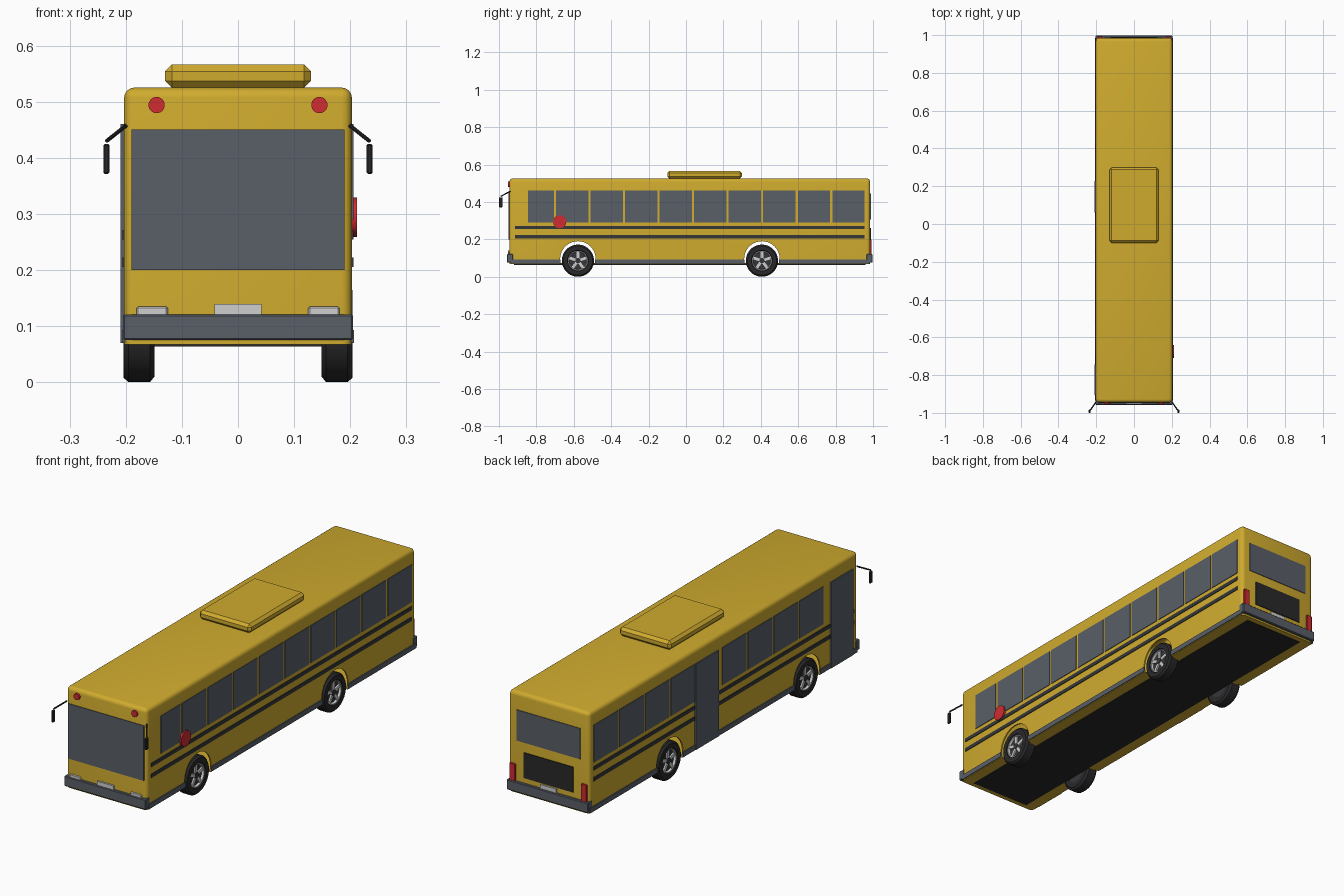
import bpy, bmesh
from math import pi, cos, sin
from mathutils import Vector, Matrix

cube = bpy.data.objects.get("Cube")
if cube:
    bpy.data.objects.remove(cube, do_unlink=True)


def material(name, r, g, b):
    m = bpy.data.materials.new(name)
    m.use_nodes = True
    m.diffuse_color = (r, g, b, 1)
    m.node_tree.nodes["Principled BSDF"].inputs["Base Color"].default_value = (r, g, b, 1)
    return m


YELLOW = material("yellow paint", 0.63, 0.41, 0.028)
GLASS = material("slate grey", 0.10, 0.115, 0.14)
BLACK = material("black rubber", 0.022, 0.022, 0.024)
TRIM = material("dark trim", 0.035, 0.037, 0.04)
RED = material("red", 0.62, 0.025, 0.032)
SILVER = material("light grey", 0.62, 0.62, 0.62)


def finish(bm, name, mat, smooth=False):
    bmesh.ops.recalc_face_normals(bm, faces=bm.faces)
    me = bpy.data.meshes.new(name)
    bm.to_mesh(me)
    bm.free()
    ob = bpy.data.objects.new(name, me)
    bpy.context.collection.objects.link(ob)
    me.materials.append(mat)
    if smooth:
        shade(ob)
    return ob


def shade(ob):
    bpy.ops.object.select_all(action='DESELECT')
    ob.select_set(True)
    bpy.context.view_layer.objects.active = ob
    bpy.ops.object.shade_smooth_by_angle(angle=0.6)


def box(name, mat, x, y, z, bevel=0, segments=1, open_bottom=False):
    """Box from (min, max) pairs, optionally with bevelled edges."""
    bm = bmesh.new()
    bmesh.ops.create_cube(bm, size=1)
    for v in bm.verts:
        v.co = Vector([(a + b) / 2 + c * (b - a) for c, (a, b) in zip(v.co, (x, y, z))])
    if bevel:
        edges = [e for e in bm.edges
                 if not (open_bottom and all(v.co.z < z[0] + 1e-4 for v in e.verts))]
        bmesh.ops.bevel(bm, geom=edges, offset=bevel, segments=segments,
                        profile=0.5, affect='EDGES')
    return finish(bm, name, mat, segments > 1)


def rod(name, mat, start, end, radius, sides=24):
    """Cylinder running between two points."""
    a, b = Vector(start), Vector(end)
    bm = bmesh.new()
    turn = (b - a).to_track_quat('Z', 'Y').to_matrix().to_4x4()
    bmesh.ops.create_cone(bm, cap_ends=True, segments=sides, radius1=radius, radius2=radius,
                          depth=(b - a).length, matrix=Matrix.Translation((a + b) / 2) @ turn)
    return finish(bm, name, mat, True)


def lathe(name, mat, profile, centre, side, steps=36):
    """Revolve (x, radius) points about an axis along x."""
    bm = bmesh.new()
    rings = []
    for i in range(steps):
        t = 2 * pi * i / steps
        rings.append([bm.verts.new((side * x, centre[0] + r * cos(t), centre[1] + r * sin(t)))
                      for x, r in profile])
    n = len(profile)
    for i in range(steps):
        p, q = rings[i], rings[(i + 1) % steps]
        for j in range(n):
            k = (j + 1) % n
            bm.faces.new((p[j], p[k], q[k], q[j]))
    return finish(bm, name, mat, True)


HALF = 0.203
FRONT, REAR = -0.945, 0.985
FLOOR, ROOF = 0.067, 0.525
AXLES = (-0.578, 0.406)
WHEEL_R = 0.086

# Hollow body shell with wheel arches cut through the side walls
body = box("body", YELLOW, (-HALF, HALF), (FRONT, REAR), (FLOOR, ROOF), 0.018, 4, True)
wall = body.modifiers.new("wall", 'SOLIDIFY')
wall.thickness, wall.offset = 0.008, -1
cutters = []
for y in AXLES:
    for s in (-1, 1):
        c = rod("arch_cutter", YELLOW, (s * 0.185, y, 0.095), (s * 0.25, y, 0.095), 0.095, 40)
        c.hide_render = True
        cutters.append(c)
        cut = body.modifiers.new("arch", 'BOOLEAN')
        cut.operation, cut.solver, cut.object = 'DIFFERENCE', 'EXACT', c
bpy.context.view_layer.objects.active = body
for m in list(body.modifiers):
    bpy.ops.object.modifier_apply(modifier=m.name)
for c in cutters:
    bpy.data.objects.remove(c, do_unlink=True)
shade(body)

# Chassis plate and roof unit
box("chassis_plate", BLACK, (-0.15, 0.15), (-0.92, 0.96), (FLOOR - 0.003, FLOOR + 0.002))
box("roof_unit", YELLOW, (-0.13, 0.13), (-0.10, 0.30), (ROOF, 0.566), 0.012)


def side_plate(name, mat, s, y, z, out=0.003):
    x = sorted((s * (HALF - 0.002), s * (HALF + out)))
    return box(name, mat, x, y, z)


# Side windows, stripes and skirts
PITCH = 0.1845
for s, label in ((1, "left"), (-1, "right")):
    for i in range(-1, 9):
        start = -0.70 + i * PITCH
        y = (max(start + 0.006, -0.845), start + PITCH - 0.006)
        if s < 0 and i in (-1, 4):
            continue
        side_plate(label + "_window", GLASS, s, y, (0.29, 0.46))
    for z in (0.205, 0.254):
        side_plate(label + "_stripe", TRIM, s, (-0.915, 0.955), (z, z + 0.017))
    for y in ((-0.935, AXLES[0] - 0.092), (AXLES[0] + 0.092, AXLES[1] - 0.092),
              (AXLES[1] + 0.092, REAR)):
        side_plate(label + "_skirt", GLASS, s, y, (0.07, 0.093), 0.004)

# Doors on the right side
for name, y in (("front_door", (-0.905, -0.745)), ("middle_door", (0.062, 0.228))):
    side_plate(name, GLASS, -1, y, (0.07, 0.46), 0.006)

# Stop sign
rod("stop_sign", RED, (HALF, -0.675, 0.294), (HALF + 0.009, -0.675, 0.294), 0.035, 16)

# Front: windscreen, bumper, plate, lamps
box("windscreen", GLASS, (-0.19, 0.19), (FRONT - 0.003, FRONT + 0.002), (0.20, 0.45))
box("front_bumper", GLASS, (-0.205, 0.205), (FRONT - 0.012, FRONT + 0.02), (0.075, 0.121), 0.003)
box("front_plate", SILVER, (-0.042, 0.042), (FRONT - 0.008, FRONT), (0.115, 0.139))

# Rear: window, grille, bumper, plate
box("rear_window", GLASS, (-0.16, 0.16), (REAR - 0.002, REAR + 0.003), (0.305, 0.445))
box("engine_grille", BLACK, (-0.125, 0.125), (REAR - 0.002, REAR + 0.004), (0.145, 0.26))
box("rear_bumper", GLASS, (-0.205, 0.205), (REAR - 0.02, REAR + 0.012), (0.075, 0.121), 0.003)
box("rear_plate", SILVER, (-0.04, 0.04), (REAR - 0.002, REAR + 0.006), (0.115, 0.139))

for s in (-1, 1):
    # Lamps
    rod("warning_lamp", RED, (s * 0.145, FRONT + 0.002, 0.494), (s * 0.145, FRONT - 0.008, 0.494), 0.0145)
    box("headlight", SILVER, sorted((s * 0.125, s * 0.181)), (FRONT - 0.008, FRONT), (0.115, 0.135), 0.003)
    box("tail_light", RED, sorted((s * 0.166, s * 0.194)), (REAR - 0.002, REAR + 0.008), (0.115, 0.198), 0.002)
    # Mirrors
    rod("mirror_arm", BLACK, (s * 0.2, FRONT + 0.005, 0.457), (s * 0.234, -0.99, 0.43), 0.0035, 10)
    box("mirror", BLACK, sorted((s * 0.229, s * 0.24)), (-1.0, -0.982), (0.371, 0.425), 0.003)
    # Wheels
    for y in AXLES:
        tyre = [(0.149, 0.052), (0.149, 0.076), (0.157, WHEEL_R), (0.195, WHEEL_R),
                (0.204, 0.078), (0.204, 0.056), (0.198, 0.052)]
        lathe("tyre", BLACK, tyre, (y, WHEEL_R), s)
        rod("wheel_disc", TRIM, (s * 0.15, y, WHEEL_R), (s * 0.19, y, WHEEL_R), 0.053, 32)
        lathe("rim", SILVER, [(0.188, 0.046), (0.188, 0.053), (0.2, 0.053), (0.2, 0.049)],
              (y, WHEEL_R), s)
        for k in range(5):
            spoke = box("spoke", SILVER, sorted((s * 0.188, s * 0.197)), (-0.0075, 0.0075), (0.012, 0.049))
            spoke.matrix_world = (Matrix.Translation((0, y, WHEEL_R))
                                  @ Matrix.Rotation(2 * pi * k / 5, 4, 'X'))
        rod("hub", TRIM, (s * 0.185, y, WHEEL_R), (s * 0.199, y, WHEEL_R), 0.014, 16)
